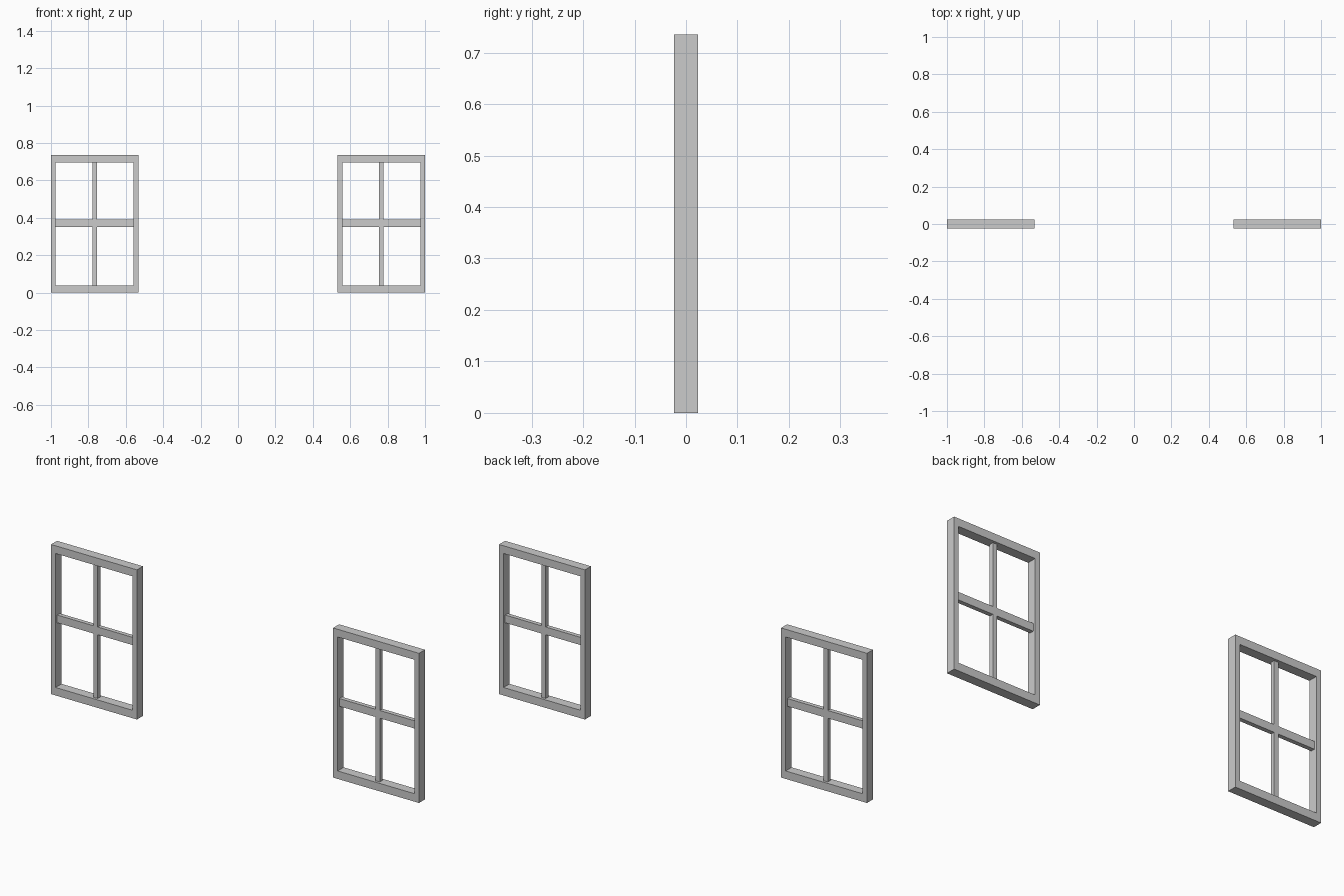
import bpy, bmesh

if "Cube" in bpy.data.objects:
    bpy.data.objects.remove(bpy.data.objects["Cube"])

W, H, D = 0.467, 0.735, 0.0465      # outer size of one window
STILE, RAIL = 0.025, 0.038          # frame member widths
CENTRE = 1 - W / 2
BAR_D = 0.021                       # glazing bar depth
BAR_Z = 0.371


def finish(name, bm, x):
    bmesh.ops.recalc_face_normals(bm, faces=bm.faces)
    mesh = bpy.data.meshes.new(name)
    bm.to_mesh(mesh)
    bm.free()
    obj = bpy.data.objects.new(name, mesh)
    obj.location.x = x
    bpy.context.collection.objects.link(obj)
    return obj


def rect(x, z0, z1):
    return [(-x, z0), (x, z0), (x, z1), (-x, z1)]


def frame(name, x):
    # Rectangular ring extruded through the depth
    bm = bmesh.new()
    loops = [rect(W / 2, 0, H), rect(W / 2 - STILE, RAIL + 0.001, H - RAIL)]
    front, back = [[[bm.verts.new((px, y, pz)) for px, pz in loop]
                    for loop in loops] for y in (-D / 2, D / 2)]
    rings = [front[0], front[1], back[1], back[0]]
    for a, b in zip(rings, rings[1:] + rings[:1]):
        for i in range(4):
            j = (i + 1) % 4
            bm.faces.new((a[i], a[j], b[j], b[i]))
    return finish(name, bm, x)


def bar(name, x, z, size):
    bm = bmesh.new()
    bmesh.ops.create_cube(bm, size=1)
    bmesh.ops.scale(bm, vec=size, verts=bm.verts)
    obj = finish(name, bm, x)
    obj.location.z = z
    return obj


# Two identical windows, one on each side
for side, s in (("left", -1), ("right", 1)):
    x = s * CENTRE
    frame(side + "_window_frame", x)
    bar(side + "_horizontal_bar", x, BAR_Z, (W - 2 * STILE, BAR_D, 0.038))
    bar(side + "_vertical_bar", x, H / 2, (0.023, BAR_D, H - 2 * RAIL))
